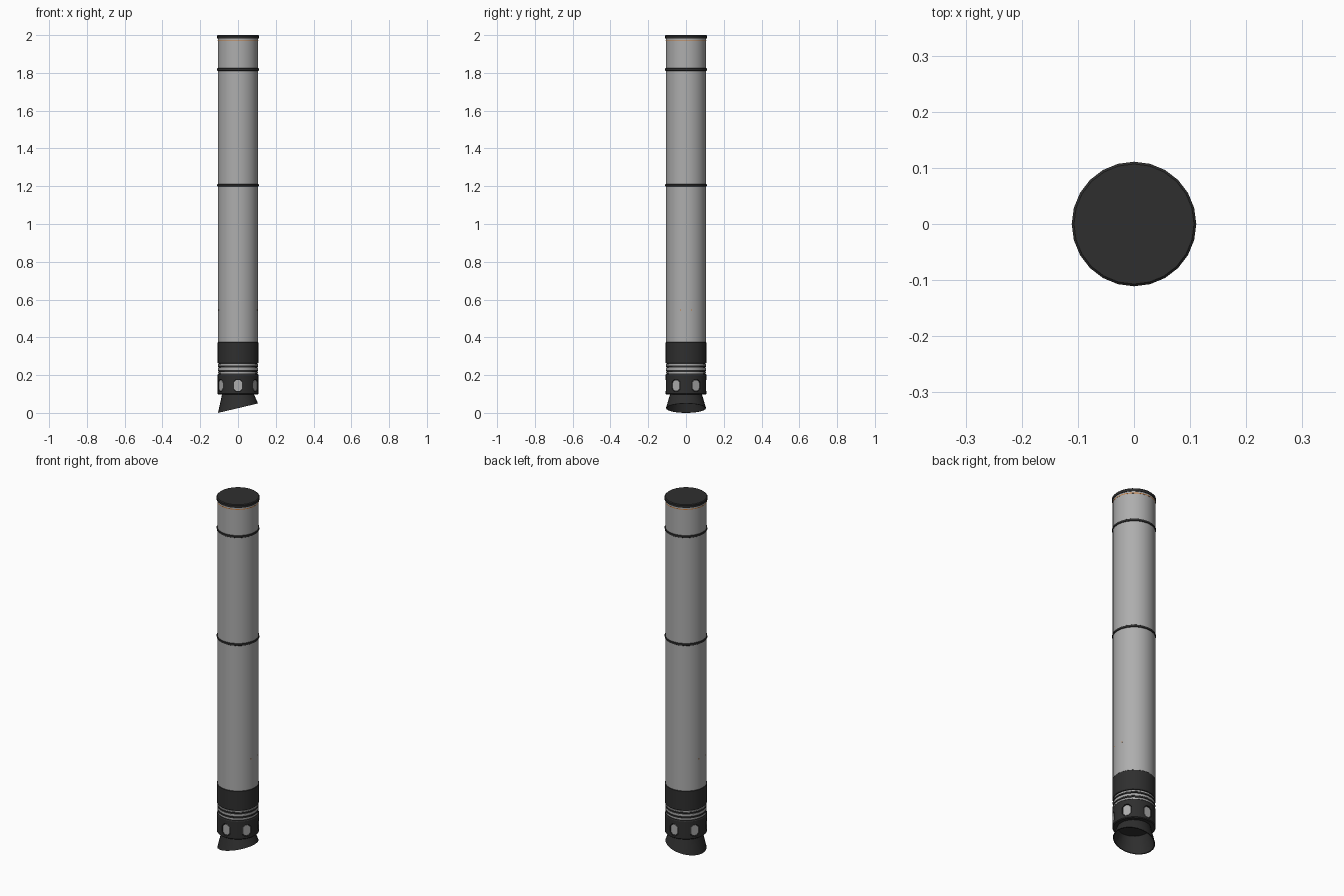
import bpy, bmesh, math
from mathutils import Matrix, Vector

if "Cube" in bpy.data.objects:
    bpy.data.objects.remove(bpy.data.objects["Cube"])

SIDES = 24


def material(name, r, g, b):
    m = bpy.data.materials.new(name)
    m.diffuse_color = (r, g, b, 1)
    m.use_nodes = True
    m.node_tree.nodes["Principled BSDF"].inputs["Base Color"].default_value = m.diffuse_color
    return m


GREY = material("light grey paint", 0.42, 0.42, 0.42)
DARK = material("charcoal", 0.028, 0.028, 0.028)
ORANGE = material("orange", 0.6, 0.2, 0.04)


def finish(name, bm, mats):
    bmesh.ops.recalc_face_normals(bm, faces=bm.faces)
    me = bpy.data.meshes.new(name)
    bm.to_mesh(me)
    bm.free()
    for m in mats:
        me.materials.append(m)
    ob = bpy.data.objects.new(name, me)
    bpy.context.collection.objects.link(ob)
    smooth(ob)
    return ob


def smooth(ob):
    ob.data.polygons.foreach_set("use_smooth", [True] * len(ob.data.polygons))
    ob.data.set_sharp_from_angle(angle=math.radians(30))


def lathe(name, profile, mat, closed=False):
    """Spin (radius, z) points about z; open profiles get end caps."""
    bm = bmesh.new()
    rings = []
    for r, z in profile:
        rings.append([bm.verts.new((r * math.cos(2 * math.pi * i / SIDES),
                                    r * math.sin(2 * math.pi * i / SIDES), z))
                      for i in range(SIDES)])
    pairs = list(zip(rings, rings[1:]))
    if closed:
        pairs.append((rings[-1], rings[0]))
    for a, b in pairs:
        for i in range(SIDES):
            j = (i + 1) % SIDES
            bm.faces.new((a[i], a[j], b[j], b[i]))
    if not closed:
        bm.faces.new(rings[0])
        bm.faces.new(rings[-1])
    return finish(name, bm, [mat])


def octagon_blocks(name, angles, z, w, h, r0, r1, mat, cut=0.3):
    """Radial prisms with clipped corners, one for each angle."""
    bm = bmesh.new()
    a, b, c = w / 2, h / 2, w * cut
    outline = [(a, -b + c), (a, b - c), (a - c, b), (c - a, b),
               (-a, b - c), (-a, c - b), (c - a, -b), (a - c, -b)]
    for ang in angles:
        rot = Matrix.Rotation(math.radians(ang), 3, 'Z')
        inner, outer = [[bm.verts.new(rot @ Vector((r, y, z + dz))) for y, dz in outline]
                        for r in (r0, r1)]
        bm.faces.new(inner)
        bm.faces.new(outer)
        for i in range(8):
            j = (i + 1) % 8
            bm.faces.new((inner[i], inner[j], outer[j], outer[i]))
    return finish(name, bm, [mat])


# main tube and its joint bands
lathe("tube_body", [(0.107, 0.36), (0.107, 1.984)], GREY)
for name, z in (("middle_band", 1.205), ("upper_band", 1.818)):
    lathe(name, [(0.107, z - 0.007), (0.110, z - 0.005),
                 (0.110, z + 0.005), (0.107, z + 0.007)], DARK)

# top cap with raised rim and thin orange line under it
lathe("top_cap", [(0.110, 1.983), (0.111, 1.986), (0.111, 1.996), (0.107, 2.0)], DARK)
lathe("orange_line", [(0.1074, 1.971), (0.1074, 1.975)], ORANGE)

# small orange marks low on the two sides
octagon_blocks("side_marks", [s + d for s in (0, 180) for d in (-16, 16)],
               0.545, 0.006, 0.006, 0.104, 0.1075, ORANGE)

# dark base sleeve
lathe("base_sleeve", [(0.106, 0.262), (0.109, 0.267), (0.109, 0.372), (0.107, 0.374)], DARK)

# ribbed neck: dark core, dark ribs and light rings
lathe("neck_core", [(0.101, 0.18), (0.101, 0.27)], DARK)
for i, (z, h) in enumerate(((0.255, 0.007), (0.234, 0.012), (0.212, 0.009))):
    lathe(f"neck_light_ring_{i + 1}", [(0.105, z - h / 2), (0.105, z + h / 2)], GREY)
for i, (z, h) in enumerate(((0.246, 0.008), (0.222, 0.008))):
    lathe(f"neck_dark_rib_{i + 1}", [(0.107, z - h / 2), (0.107, z + h / 2)], DARK)

# lower collar with six recessed windows
collar = lathe("window_collar", [(0.105, 0.098), (0.109, 0.102), (0.109, 0.200),
                                 (0.106, 0.205)], DARK)
window_angles = [-90 + 60 * i for i in range(6)]
cutter = octagon_blocks("window_cutter", window_angles, 0.145, 0.050, 0.066,
                        0.098, 0.13, DARK)
cutter.hide_render = True
mod = collar.modifiers.new("recesses", 'BOOLEAN')
mod.operation = 'DIFFERENCE'
mod.solver = 'EXACT'
mod.object = cutter
bpy.context.view_layer.objects.active = collar
collar.select_set(True)
bpy.ops.object.modifier_apply(modifier=mod.name)
bpy.data.objects.remove(cutter)
smooth(collar)
octagon_blocks("window_plates", window_angles, 0.145, 0.042, 0.058, 0.097, 0.105, GREY)

# hollow flared skirt, its mouth cut on a slant
skirt = lathe("flared_skirt", [(0.084, 0.10), (0.106, 0.0), (0.101, 0.0), (0.078, 0.096)],
              DARK, closed=True)
for v in skirt.data.vertices:
    if v.co.z < 0.01:
        v.co.z = 0.025 + 0.025 * v.co.x / 0.106
        v.co.z = max(v.co.z, 0.0)
smooth(skirt)
